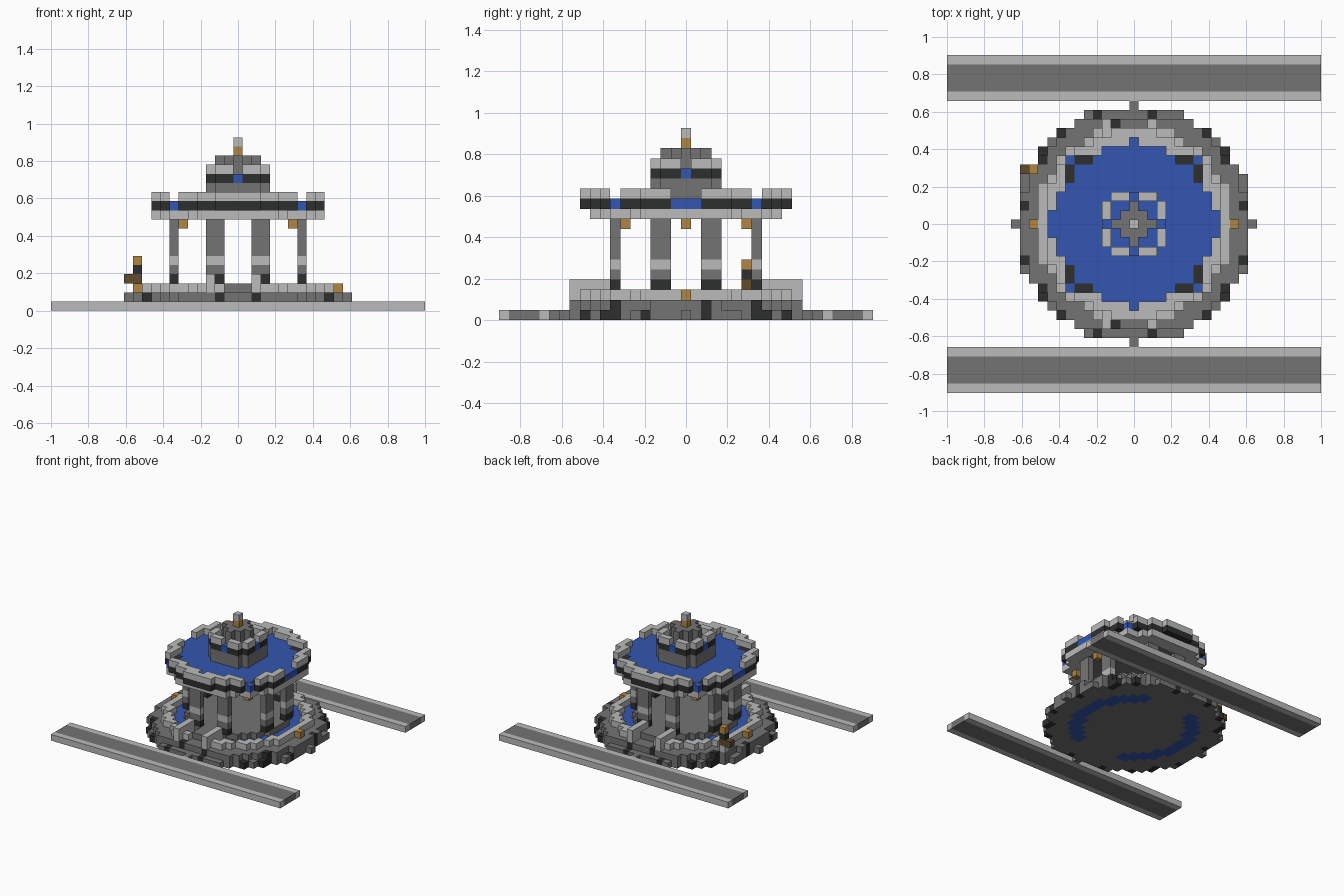
import bpy
import bmesh
from mathutils import Vector

if "Cube" in bpy.data.objects:
    bpy.data.objects.remove(bpy.data.objects["Cube"])

U = 2 / 41  # edge of one block
COLOURS = {
    "light_stone": (0.49, 0.50, 0.49),
    "grey_stone": (0.175, 0.175, 0.175),
    "dark_stone": (0.027, 0.028, 0.028),
    "water_blue": (0.034, 0.093, 0.44),
    "lamp_gold": (0.44, 0.24, 0.055),
    "wood_brown": (0.12, 0.07, 0.025),
}
NAMES = list(COLOURS)
LIGHT, GREY, DARK, BLUE, GOLD, BROWN = range(len(NAMES))
MATS = []
for name, rgb in COLOURS.items():
    mat = bpy.data.materials.new(name)
    mat.use_nodes = True
    mat.diffuse_color = (*rgb, 1)
    mat.node_tree.nodes["Principled BSDF"].inputs["Base Color"].default_value = (*rgb, 1)
    MATS.append(mat)

AXES = [Vector(v) for v in ((1, 0, 0), (0, 1, 0), (0, 0, 1))]


def finish(name, bm):
    mesh = bpy.data.meshes.new(name)
    bm.to_mesh(mesh)
    bm.free()
    for mat in MATS:
        mesh.materials.append(mat)
    bpy.context.collection.objects.link(bpy.data.objects.new(name, mesh))


def blocks(name, cells):
    """Mesh the outer faces of a {(x, y, layer): colour} set of blocks."""
    bm = bmesh.new()
    for cell, colour in cells.items():
        centre = Vector(cell) + AXES[2] / 2
        for i in range(3):
            for sign in (-1, 1):
                n = AXES[i] * sign
                if tuple(int(c + d) for c, d in zip(cell, n)) in cells:
                    continue
                a, b = AXES[(i + 1) % 3] / 2, AXES[(i + 2) % 3] * sign / 2
                mid = centre + n / 2
                corners = (mid - a - b, mid + a - b, mid + a + b, mid - a + b)
                face = bm.faces.new([bm.verts.new(p * U) for p in corners])
                face.material_index = colour
    bmesh.ops.remove_doubles(bm, verts=bm.verts, dist=U / 100)
    finish(name, bm)


def layer(cells, z, radius, rule):
    """Fill one layer; the rule gives a colour, or None for a gap."""
    for x in range(-radius, radius + 1):
        for y in range(-radius, radius + 1):
            colour = rule(x, y, x * x + y * y)
            if colour is not None:
                cells[x, y, z] = colour


def box(name, x0, x1, y0, y1, colour):
    bm = bmesh.new()
    bmesh.ops.create_cube(bm, size=1)
    for v in bm.verts:
        v.co = Vector((x0 if v.co.x < 0 else x1, y0 if v.co.y < 0 else y1,
                       0 if v.co.z < 0 else 1)) * U
    for f in bm.faces:
        f.material_index = colour
    finish(name, bm)


# Long paths with pale kerbs
for side, s in (("front", -1), ("back", 1)):
    for part, mid, half, colour in (("inner_kerb", 14, 0.5, LIGHT),
                                    ("path", 16, 1.5, GREY),
                                    ("outer_kerb", 18, 0.5, LIGHT)):
        box(f"{side}_{part}", -20.5, 20.5, s * mid - half, s * mid + half, colour)


# Round base with a water channel
def ground(x, y, r2):
    if r2 > 169:
        return None
    if 56 < r2 <= 90 and abs(x) > 3:
        return BLUE
    edge = abs(x) == 12 and y in (-4, 2) or abs(y) == 12 and x in (-4, 2)
    corner = (abs(x), abs(y)) in ((10, 7), (10, 8), (8, 10))
    return DARK if edge or corner else GREY


def plinth(x, y, r2):
    if r2 > 157 or abs(y) > 11:
        return None
    return DARK if abs(y) == 11 and abs(x) == 2 else ground(x, y, r2)


def rim(x, y, r2):
    if r2 <= 56 or abs(x) <= 1 and abs(y) <= 9:
        return GREY if abs(x) < 9 else LIGHT
    return LIGHT if 90 < r2 <= 116 and abs(x) > 1 else None


base = {}
layer(base, 0, 13, ground)
layer(base, 1, 12, plinth)
layer(base, 2, 10, rim)
blocks("base", base)

# Entrance parapets
parapets = {(x, s * y, z): LIGHT for x in (-3, 2) for s in (-1, 1)
            for y in range(8, 12) for z in (2, 3)}
blocks("entrance_parapets", parapets)

# Rim lamps and the lamp post
blocks("rim_lamps", {(s * 11, 0, 2): GOLD for s in (-1, 1)})
blocks("lamp_post", {(-11, 6, 2): LIGHT, (-12, 6, 3): BROWN, (-11, 6, 3): BROWN,
                     (-11, 6, 4): DARK, (-11, 6, 5): GOLD})

# Pillars, two blocks wide, and hanging lamps
pillars, lamps = {}, {}
for sx in (-1, 1):
    for sy in (-1, 1):
        for k in (2, 3):
            for z in range(3, 10):
                colour = {3: DARK, 5: LIGHT}.get(z, GREY)
                pillars[sx * 7, sy * k, z] = colour
                pillars[sx * k, sy * 7, z] = colour
        lamps[sx * 6, sy * 6, 9] = GOLD
    lamps[sx * 7, 0, 9] = GOLD
blocks("pillars", pillars)
blocks("hanging_lamps", lamps)


# Upper basin: pale ceiling edge, dark band, broken pale crown, water inside
def opening(x, y):
    return abs(x) == 7 and abs(y) == 7 or abs(x) == 9 and abs(y) <= 1


def ceiling(x, y, r2):
    return None if r2 > 98 else LIGHT if r2 > 56 else GREY


def band(x, y, r2):
    if r2 > 104 or abs(x) > 9:
        return None
    return BLUE if r2 < 74 or opening(x, y) or (x, abs(y)) == (0, 9) else DARK


def crown(x, y, r2):
    if band(x, y, r2) != DARK or abs(x) == 7 or abs(y) == 7:
        return None
    return LIGHT


roof = {}
layer(roof, 10, 9, ceiling)
layer(roof, 11, 10, band)
layer(roof, 12, 10, crown)
blocks("upper_basin", roof)


# Small tower with its own basin and finial
def on_ring(x, y):
    return max(abs(x), abs(y)) == 3 and min(abs(x), abs(y)) in (1, 2)


def drum(x, y, r2):
    return GREY if r2 <= 13 else None


def bowl(x, y, r2):
    return None if r2 > 13 else DARK if on_ring(x, y) else BLUE


def lip(x, y, r2):
    return LIGHT if on_ring(x, y) else cap(x, y, r2)


def cap(x, y, r2):
    return GREY if abs(x) + abs(y) <= 2 else None


tower = {}
for z, rule in enumerate((drum, drum, bowl, lip, cap), 12):
    layer(tower, z, 3, rule)
blocks("tower", tower)
blocks("finial", {(0, 0, 17): GOLD, (0, 0, 18): LIGHT})
